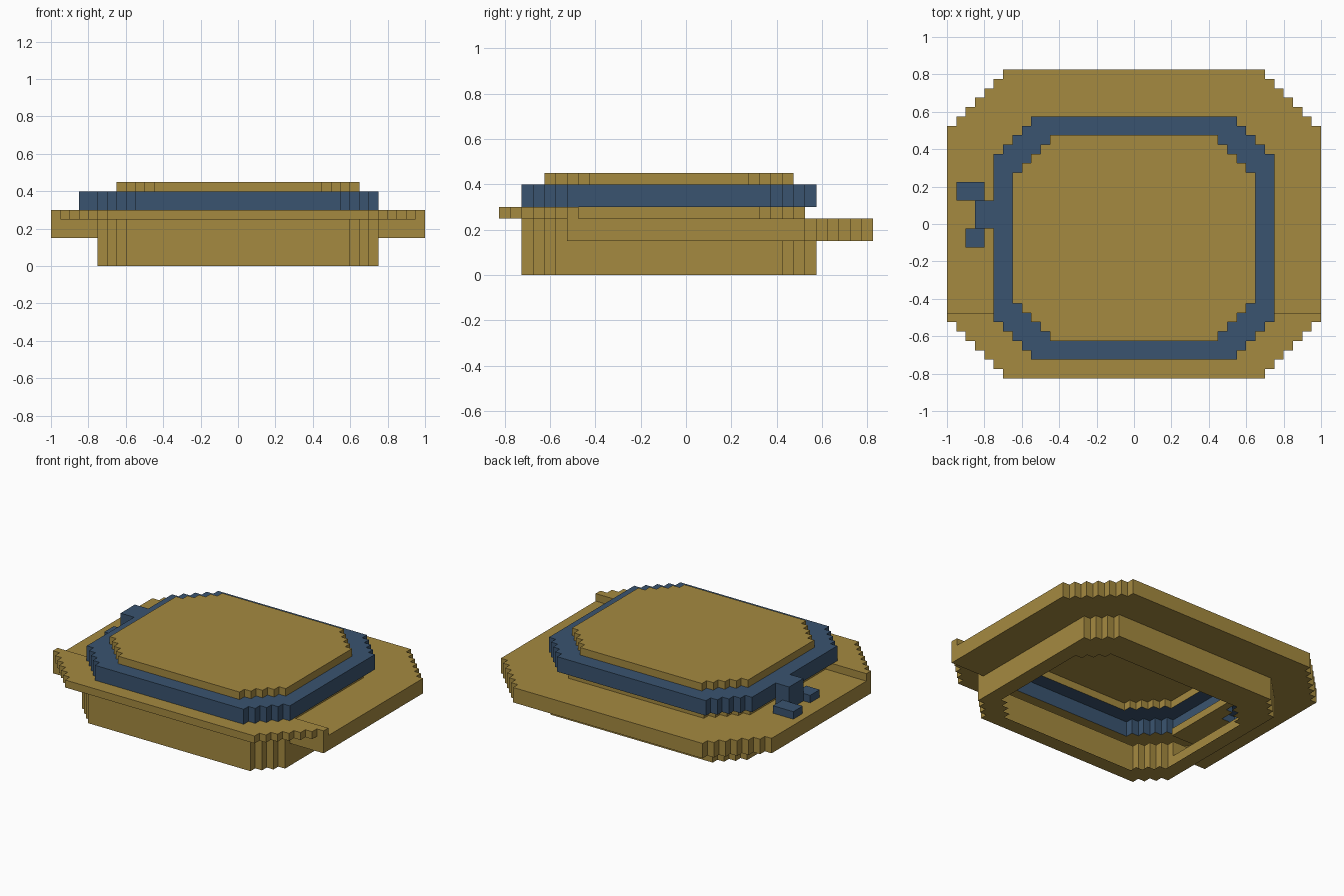
import bpy
import bmesh
from mathutils import Vector

if "Cube" in bpy.data.objects:
    bpy.data.objects.remove(bpy.data.objects["Cube"], do_unlink=True)

UNIT = 0.05              # edge of one cubic cell
BACK, FRONT = 11.5, -14.5  # crown limits in y, in cells
HALF = 15                # crown half width, in cells


def material(name, rgb):
    m = bpy.data.materials.new(name)
    m.use_nodes = True
    color = (*rgb, 1.0)
    m.diffuse_color = color
    m.node_tree.nodes["Principled BSDF"].inputs["Base Color"].default_value = color
    return m


gold = material("straw gold", (0.378, 0.254, 0.051))
blue = material("slate blue", (0.042, 0.088, 0.160))


def plate(half_x, y0, y1, steps):
    """Columns of a rectangle whose corners are cut in single-cell steps."""
    cols = set()
    for i in range(-half_x, half_x):
        for j in range(int(y0), int(y1) + 1):
            a = half_x - abs(i + 0.5) - 0.5
            b = min(y1 - j, j - y0) - 0.5
            if a >= 0 and b >= 0 and a + b >= steps:
                cols.add((i, j))
    return cols


def crown(inset, steps):
    return plate(HALF - inset, FRONT + inset, BACK - inset, steps)


def stack(cols, z0, z1):
    return {(i, j, k) for i, j in cols for k in range(z0, z1)}


def block(x0, x1, y0, y1, z0, z1):
    return stack({(i, j) for i in range(x0, x1) for j in range(y0, y1)}, z0, z1)


brim = plate(20, -16.5, 16.5, 6)

# Each part: name, material, cells
parts = [
    ("crown_base", gold, stack(crown(0, 3), 0, 5)),
    ("crown_neck", gold, stack(crown(1, 4), 5, 6)),
    ("hat_band", blue, stack(crown(0, 4), 6, 8)),
    ("crown_top", gold, stack(crown(2, 4), 8, 9)),
    ("back_brim", gold, stack({c for c in brim if c[1] >= -10}, 3, 5)),
    ("front_brim", gold, stack({c for c in brim if c[1] <= -10}, 5, 6)),
    ("band_knot", blue, block(-17, -15, 0, 3, 5, 8)),
    ("knot_back_end", blue, block(-19, -16, 3, 5, 5, 6)),
    ("knot_front_end", blue, block(-18, -16, -2, 0, 5, 6)),
]
filled = set().union(*(cells for _, _, cells in parts))

# Opening for the head in the underside
opening = plate(HALF - 2, FRONT + 2, BACK - 4, 3)

DIRECTIONS = [Vector(v) * s for v in ((1, 0, 0), (0, 1, 0), (0, 0, 1)) for s in (1, -1)]
CORNERS = ((-1, -1), (1, -1), (1, 1), (-1, 1))


def shell(name, mat, cells):
    """Outer skin of a part, left open where it joins another part."""
    bm = bmesh.new()
    for cell in cells:
        center = Vector(cell) + Vector((0.5, 0, 0.5))
        for d in DIRECTIONS:
            neighbour = tuple(int(c + s) for c, s in zip(cell, d))
            if neighbour in filled or (neighbour[2] < 0 and cell[:2] in opening):
                continue
            u = Vector((d.y, d.z, d.x))
            v = d.cross(u)
            bm.faces.new([bm.verts.new((center + (d + u * p + v * q) / 2) * UNIT)
                          for p, q in CORNERS])
    bmesh.ops.remove_doubles(bm, verts=bm.verts[:], dist=UNIT / 10)
    me = bpy.data.meshes.new(name)
    bm.to_mesh(me)
    bm.free()
    me.materials.append(mat)
    bpy.context.collection.objects.link(bpy.data.objects.new(name, me))


done = set()
for part_name, part_mat, part_cells in parts:
    shell(part_name, part_mat, part_cells - done)
    done |= part_cells
